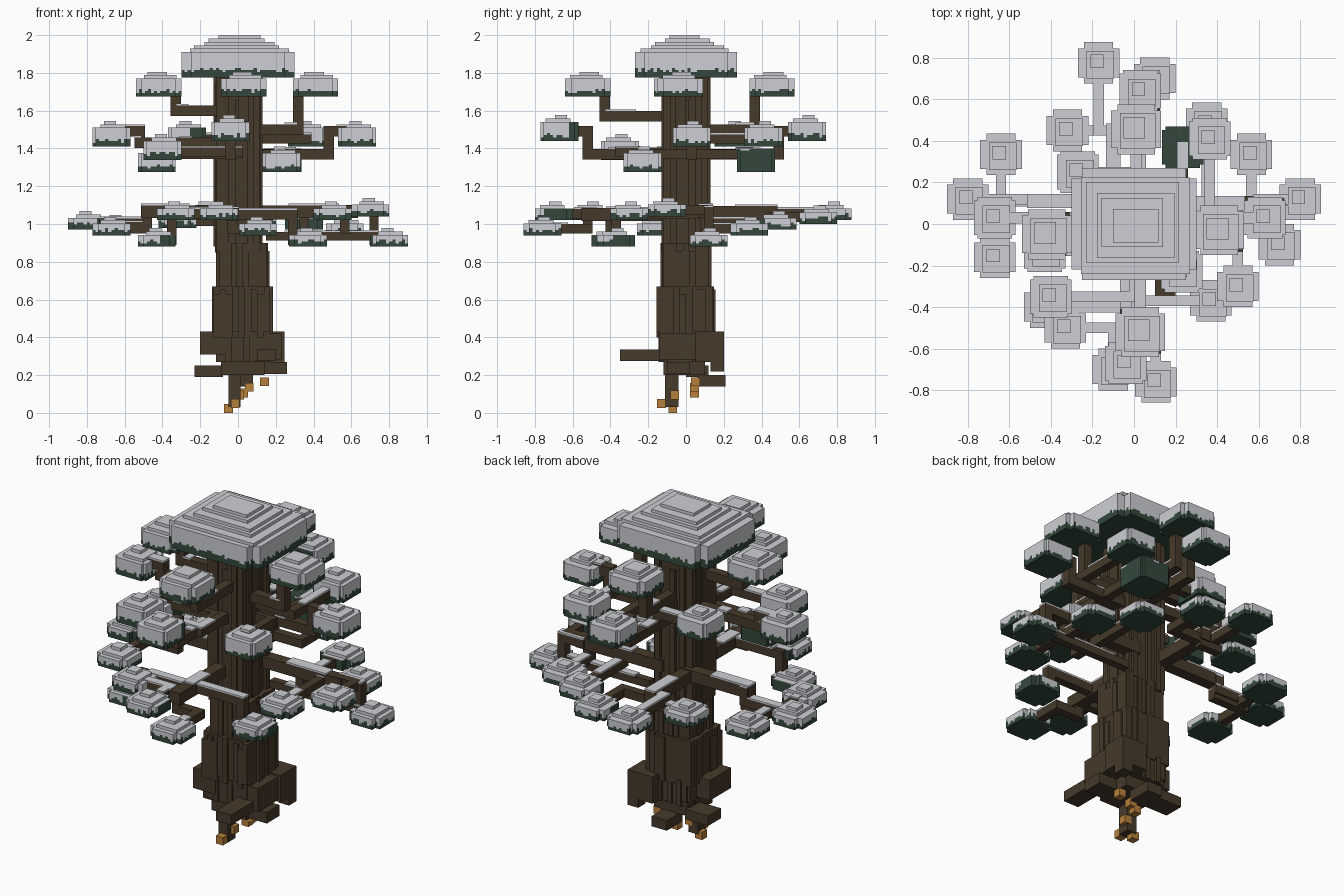
import bpy, bmesh, random
from mathutils import Matrix, Vector

random.seed(7)
cube = bpy.data.objects.get("Cube")
if cube:
    bpy.data.objects.remove(cube)


def material(name, rgb):
    m = bpy.data.materials.new(name)
    m.diffuse_color = (*rgb, 1)
    m.use_nodes = True
    m.node_tree.nodes["Principled BSDF"].inputs["Base Color"].default_value = (*rgb, 1)
    return m


SNOW = material("snow", (0.61, 0.625, 0.66))
GREEN = material("needle green", (0.033, 0.064, 0.045))
BARK = material("bark brown", (0.062, 0.041, 0.023))
ORANGE = material("root tip orange", (0.47, 0.22, 0.045))


def finish(name, bm, *mats):
    mesh = bpy.data.meshes.new(name)
    bm.to_mesh(mesh)
    bm.free()
    for m in mats:
        mesh.materials.append(m)
    bpy.context.collection.objects.link(bpy.data.objects.new(name, mesh))


def box(bm, lo, hi, mat=0):
    lo, hi = Vector(lo), Vector(hi)
    mx = Matrix.Translation((lo + hi) / 2) @ Matrix.Diagonal((*(hi - lo), 1))
    for v in bmesh.ops.create_cube(bm, size=1, matrix=mx)["verts"]:
        for f in v.link_faces:
            f.material_index = mat


# Foliage pads as (x, y, base height), grouped by tier
low = [(-.17, .775, 1.02), (.10, .70, 1.0), (-.32, .45, .98), (-.64, .335, .95),
       (.35, .485, .97), (.565, .335, .94), (-.80, .12, .97), (-.67, -.16, .94),
       (-.43, -.40, .88), (-.33, -.50, 1.02), (-.10, -.70, 1.02), (.105, -.76, .94),
       (.37, -.37, .88), (.50, -.30, 1.02), (.70, -.10, 1.04), (.80, .12, .88)]
outer = [(-.67, .03, 1.41), (.63, .03, 1.41), (-.04, -.67, 1.44), (.03, .64, 1.44)]
inner = [(.365, .41, 1.41), (-.40, -.35, 1.34), (-.43, -.13, 1.275), (.23, -.23, 1.275),
         (-.27, .25, 1.41)]
bare = [(.235, .37, 1.275)]
upper = [(-.42, -.05, 1.675), (.41, -.03, 1.675), (.03, -.52, 1.675), (.01, .455, 1.675)]
crown = (0, 0, 1.775)

# tier name, pads, size, wall height, green height, snow steps, corner notch
tiers = [("low", low, .20, .062, .028, 2, .03), ("outer", outer, .20, .10, .03, 2, .0165),
         ("inner", inner, .20, .10, .03, 2, .0165), ("sheltered", bare, .20, .125, .125, 0, .0165),
         ("upper", upper, .24, .095, .03, 2, .03)]
roofs = [(c, size / 2) for _, pads, size, *_ in tiers for c in pads] + [(crown, .27)]


def sheltered(x, y, z):
    """True where a higher pad keeps the snow off."""
    return any(abs(x - c[0]) < r - .02 and abs(y - c[1]) < r - .02 and c[2] + .03 > z
               for c, r in roofs)


def outline(cx, cy, w, d, n):
    """Rectangle with a square notch cut from each corner, counter-clockwise."""
    pts = []
    for sx, sy in ((1, 1), (-1, 1), (-1, -1), (1, -1)):
        a, b = w / 2, d / 2
        corner = [(a, b - n), (a - n, b - n), (a - n, b)]
        if sx * sy < 0:
            corner.reverse()
        pts += [Vector((cx + sx * x, cy + sy * y)) for x, y in corner]
    return pts


def pad(name, centre, w, d, wall, green, layers, notch, inset):
    """Foliage pad: green skirt with a ragged snow line, then stepped snow on top."""
    cx, cy, z0 = centre
    zt, step = z0 + wall, 0.018
    bm = bmesh.new()
    pts = outline(cx, cy, w, d, notch)
    for p, q in zip(pts, pts[1:] + pts[:1]):
        n = max(1, round((q - p).length / 0.0165))
        for k in range(n):
            a, b = p.lerp(q, k / n), p.lerp(q, (k + 1) / n)
            zm = z0 + green + random.choice((-0.011, 0, 0, 0.011))
            if sheltered(*((a + b) / 2), zt):
                zm = zt
            zm = min(zt - 0.003, zm)
            for mat, lo, hi in ((0, z0, zm), (1, zm, zt)):
                f = bm.faces.new([bm.verts.new(c) for c in (
                    (*a, lo), (*b, lo), (*b, hi), (*a, hi))])
                f.material_index = mat
    bm.faces.new([bm.verts.new((*p, z0)) for p in reversed(pts)])
    bm.faces.new([bm.verts.new((*p, zt)) for p in pts]).material_index = min(1, layers)
    # each step is shifted a little to hint at a spiral
    for i in range(layers):
        hw, hd = w / 2 - inset * (i + 1), d / 2 - inset * (i + 1)
        s = 0.008 * (-1) ** i
        z = zt + step * i
        box(bm, (cx - hw + s, cy - hd - s, z - 0.002), (cx + hw + s, cy + hd - s, z + step), 1)
    finish(name, bm, GREEN, SNOW)


for tier, pads, size, *shape in tiers:
    for i, c in enumerate(pads):
        pad(f"{tier}_pad_{i + 1}", c, size, size, *shape, .034)
pad("crown_pad", crown, .60, .54, .135, .04, 5, .05, .038)

# Trunk: stacked cores dressed with vertical bark strips of uneven depth
bm = bmesh.new()
for cx, hw, hd, z0, z1 in [(0, .115, .115, .85, 1.80), (.025, .125, .12, .62, .90),
                           (.02, .15, .14, .40, .67), (.03, .13, .13, .27, .45)]:
    lo, hi = (cx - hw, -hd), (cx + hw, hd)
    box(bm, (*lo, z0), (*hi, z1))
    for ax in (0, 1):
        n = round((hi[ax] - lo[ax]) / 0.033)
        w = (hi[ax] - lo[ax]) / n
        for side in (lo, hi):
            for k in range(n):
                t = random.choice((0, .008, .016))
                if t == 0:
                    continue
                a, b = list(side), list(side)
                a[ax], b[ax] = lo[ax] + w * k, lo[ax] + w * (k + 1)
                a[1 - ax] -= t
                b[1 - ax] += t
                bottom = z0 + random.choice((0, 0, .03))
                box(bm, (*a, bottom), (*b, z1 - (z1 - z0) * random.choice((0, 0, .06, .15))))
finish("trunk", bm, BARK)

# Roots: flared shoulders, side stubs and the hanging tap root
bm = bmesh.new()
for lo, hi in [((-.20, -.14, .31), (-.05, .06, .43)), ((.08, .05, .27), (.245, .20, .43)),
               ((.175, .13, .22), (.245, .20, .40)), ((.08, -.14, .28), (.23, .05, .42)),
               ((.10, -.35, .275), (.20, -.12, .335)), ((-.09, -.12, .20), (.14, .10, .30)),
               ((-.23, .0, .19), (-.08, .12, .25)), ((.08, -.10, .205), (.26, .02, .27)),
               ((-.02, .06, .14), (.08, .21, .20)), ((-.05, -.11, .03), (.012, -.04, .20))]:
    box(bm, lo, hi)
finish("roots", bm, BARK)

bm = bmesh.new()
for c in [(.14, .05, .165), (.06, .045, .135), (.03, .045, .105),
          (.01, -.06, .095), (-.05, -.07, .023), (-.015, -.13, .05)]:
    r = Vector((.023, .023, .023))
    box(bm, Vector(c) - r, Vector(c) + r)
finish("root_tips", bm, ORANGE)


# Branches: square beams, snowed where open to the sky
def run(bm, a, b, r):
    lo = [min(p, q) - r for p, q in zip(a, b)]
    hi = [max(p, q) + r for p, q in zip(a, b)]
    box(bm, lo, hi)
    ax = 0 if hi[0] - lo[0] > hi[1] - lo[1] else 1
    n = max(1, round((hi[ax] - lo[ax]) / .033))
    w = (hi[ax] - lo[ax]) / n
    for k in range(n):
        c0, c1 = lo[:], hi[:]
        c0[ax], c1[ax] = lo[ax] + w * k, lo[ax] + w * (k + 1)
        c0[2], c1[2] = hi[2], hi[2] + .009
        if not sheltered((c0[0] + c1[0]) / 2, (c0[1] + c1[1]) / 2, hi[2]):
            box(bm, c0, c1, 1)


def branch(name, t, *pts):
    """Path of axis-aligned beams; each leg takes its shortest axis first."""
    bm = bmesh.new()
    for p, q in zip(pts, pts[1:]):
        here = list(p)
        for ax in sorted(range(3), key=lambda i: abs(q[i] - p[i])):
            if abs(q[ax] - here[ax]) > .001:
                there = here[:]
                there[ax] = q[ax]
                run(bm, here, there, t / 2)
                here = there
    finish(name, bm, BARK, SNOW)


def elbow(name, t, start, end, back):
    """Limb that runs out level, climbs or drops on a post, then meets its pad."""
    ax = 0 if abs(end[0] - start[0]) > abs(end[1] - start[1]) else 1
    bend = [end[0], end[1], start[2]]
    bend[ax] -= back if end[ax] > start[ax] else -back
    branch(name, t, start, bend, (*bend[:2], end[2]), end)


# Four main low limbs, and a spur from the nearest limb to every low pad
limbs = [("left", (.1, .10, 1.065), (.60, .10, 1.065)), ("right", (-.1, .11, 1.065), (-.48, .11, 1.065)),
         ("front", (-.03, -.1, 1.05), (-.03, -.52, 1.05)), ("back", (-.10, .1, 1.06), (-.10, .45, 1.06))]
for side, a, b in limbs:
    branch(f"low_{side}_limb", .068, a, b)
branch("low_left_under_limb", .045, (.17, .11, .935), (.72, .11, .935))


def foot(limb, p):
    a, b = Vector(limb[1]), Vector(limb[2])
    s = (p - a).dot(b - a) / (b - a).length_squared
    return a.lerp(b, min(1, max(0, s)))


for i, (x, y, z) in enumerate(low):
    end = Vector((x, y, z + .035))
    start = min((foot(limb, end) for limb in limbs), key=lambda f: (f - end).length)
    if start.z - end.z > .1:
        elbow(f"low_spur_{i + 1}", .05, start, end, .08)
    else:
        branch(f"low_spur_{i + 1}", .05, start, end)

# Inner pads hang on level limbs from the trunk
for i, (x, y, z) in enumerate(inner + bare):
    h = max(1.37, z + .04)
    branch(f"inner_limb_{i + 1}", .05, (0, 0, h), (x, y, h))

# Outer and upper pads stand on posts
for tier, pads, heights, back, rise in [("outer", outer, (1.43, 1.37, 1.37, 1.37), .15, 1.49),
                                        ("upper", upper, (1.60, 1.50, 1.57, 1.50), .09, 1.71)]:
    for i, ((x, y, _), h) in enumerate(zip(pads, heights)):
        start = (0, y, h) if abs(x) > abs(y) else (x, 0, h)
        elbow(f"{tier}_limb_{i + 1}", .055, start, (x, y, rise), back)
